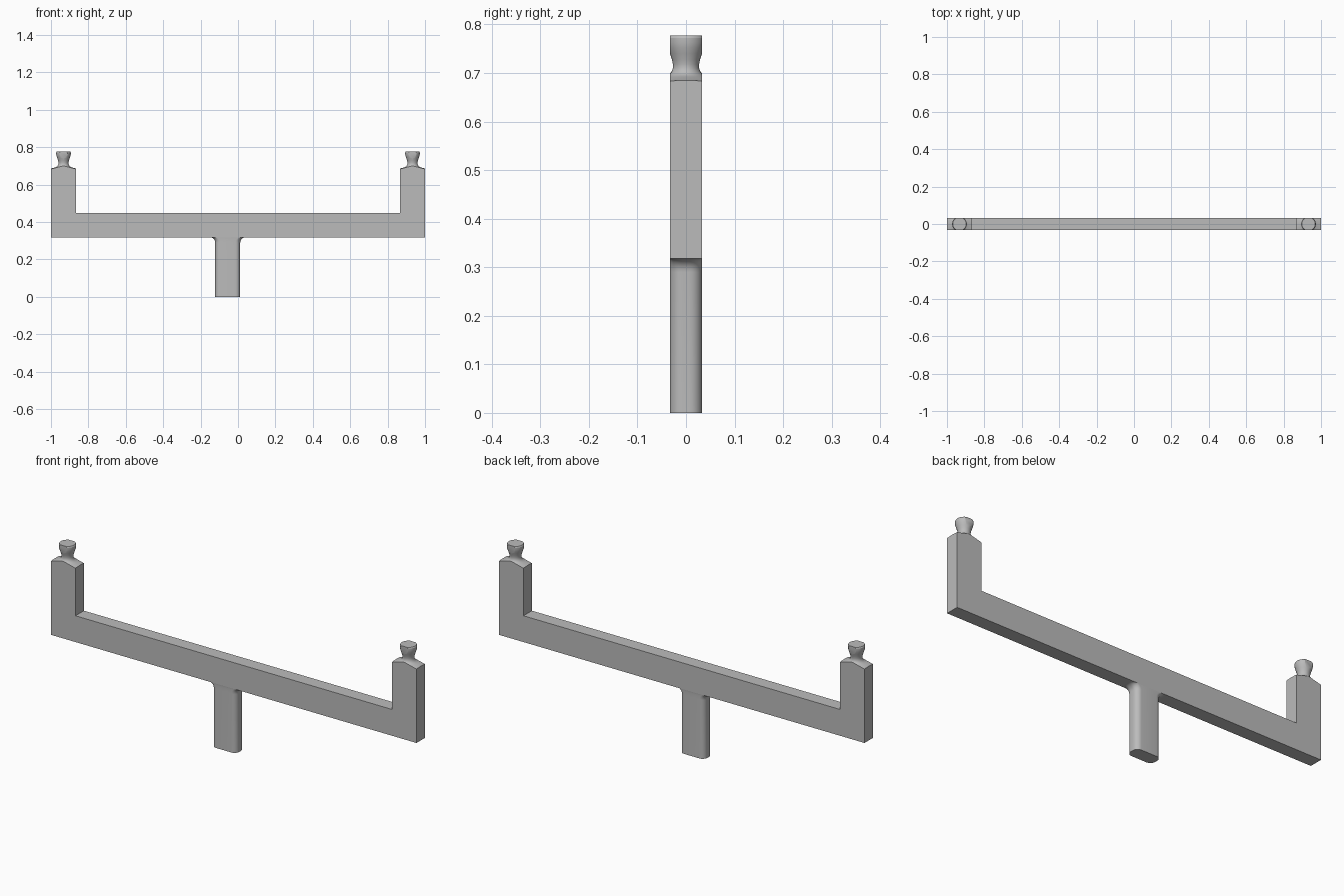
import bpy, bmesh, math

cube = bpy.data.objects.get("Cube")
if cube:
    bpy.data.objects.remove(cube, do_unlink=True)

grey = bpy.data.materials.new("plain grey")
grey.use_nodes = True
grey.diffuse_color = (0.5, 0.5, 0.5, 1)
grey.node_tree.nodes["Principled BSDF"].inputs["Base Color"].default_value = (0.5, 0.5, 0.5, 1)

DEPTH = 0.033      # half thickness of every part
BAR_LOW, BAR_TOP = 0.318, 0.448
POST_IN = 0.866    # inner face of the posts
PEG_X = 0.933


def make(name, bm):
    bmesh.ops.recalc_face_normals(bm, faces=bm.faces)
    mesh = bpy.data.meshes.new(name)
    bm.to_mesh(mesh)
    bm.free()
    mesh.materials.append(grey)
    obj = bpy.data.objects.new(name, mesh)
    bpy.context.collection.objects.link(obj)
    return obj


def smooth(obj):
    bpy.ops.object.select_all(action='DESELECT')
    bpy.context.view_layer.objects.active = obj
    obj.select_set(True)
    bpy.ops.object.shade_smooth_by_angle(angle=math.radians(30))


def loft(bm, rings):
    for a, b in zip(rings, rings[1:]):
        for i in range(len(a)):
            j = (i + 1) % len(a)
            bm.faces.new((a[i], a[j], b[j], b[i]))
    bm.faces.new(rings[0])
    bm.faces.new(rings[-1])


# U-shaped frame: bar with an upright post at each end
outline = [(-1, BAR_LOW), (1, BAR_LOW), (1, 0.8), (POST_IN, 0.8),
           (POST_IN, BAR_TOP), (-POST_IN, BAR_TOP), (-POST_IN, 0.8), (-1, 0.8)]
bm = bmesh.new()
loft(bm, [[bm.verts.new((x, y, z)) for x, z in outline] for y in (-DEPTH, DEPTH)])
frame = make("frame", bm)

# Turned cutter that leaves a flared peg and a sloping shoulder on each post
profile = [(0.1, 0.677), (0.067, 0.685), (0.045, 0.692), (0.036, 0.696), (0.030, 0.702),
           (0.027, 0.710), (0.027, 0.718), (0.029, 0.728), (0.033, 0.740),
           (0.037, 0.752), (0.039, 0.763), (0.039, 0.772), (0.036, 0.777)]
SEG = 48
for side, x0 in (("right", -PEG_X), ("left", PEG_X)):
    bm = bmesh.new()
    rings = []
    for r, z in profile + [(0.1, 0.85)]:
        rings.append([bm.verts.new((x0 + r * math.cos(math.tau * i / SEG),
                                    r * math.sin(math.tau * i / SEG), z)) for i in range(SEG)])
    # the peg top is a solid disc, the outer wall closes back on the first ring
    for a, b in zip(rings, rings[1:] + rings[:1]):
        for i in range(SEG):
            j = (i + 1) % SEG
            bm.faces.new((a[i], a[j], b[j], b[i]))
    # replace the sloping lid by a flat disc and a closed top
    lid = [f for f in bm.faces if {v.co.z > 0.776 for v in f.verts} == {True}]
    bmesh.ops.delete(bm, geom=lid, context='FACES_ONLY')
    bm.faces.new(rings[-2])
    bm.faces.new(rings[-1])
    cutter = make(side + "_peg_cutter", bm)
    cutter.hide_render = True
    mod = frame.modifiers.new(side + " peg", 'BOOLEAN')
    mod.operation = 'DIFFERENCE'
    mod.solver = 'EXACT'
    mod.object = cutter
    bpy.context.view_layer.objects.active = frame
    bpy.ops.object.modifier_apply(modifier=mod.name)
    bpy.data.objects.remove(cutter, do_unlink=True)
smooth(frame)

# Stem: rounded section that flares sideways into the bar
STEM_X, HALF, ROUND, FLARE = -0.055, 0.067, 0.026, 0.028


def section(bm, half, z):
    ring = []
    for cx, cy, start in ((1, 1, 0), (-1, 1, 90), (-1, -1, 180), (1, -1, 270)):
        for k in range(9):
            a = math.radians(start + 90 * k / 8)
            ring.append(bm.verts.new((STEM_X + cx * (half - ROUND) + ROUND * math.cos(a),
                                      cy * (DEPTH - ROUND) + ROUND * math.sin(a), z)))
    return ring


bm = bmesh.new()
rings = [section(bm, HALF, 0)]
for k in range(9):
    a = math.radians(90 * k / 8)
    rings.append(section(bm, HALF + FLARE * (1 - math.cos(a)),
                         BAR_LOW - FLARE + FLARE * math.sin(a)))
loft(bm, rings)
smooth(make("stem", bm))
